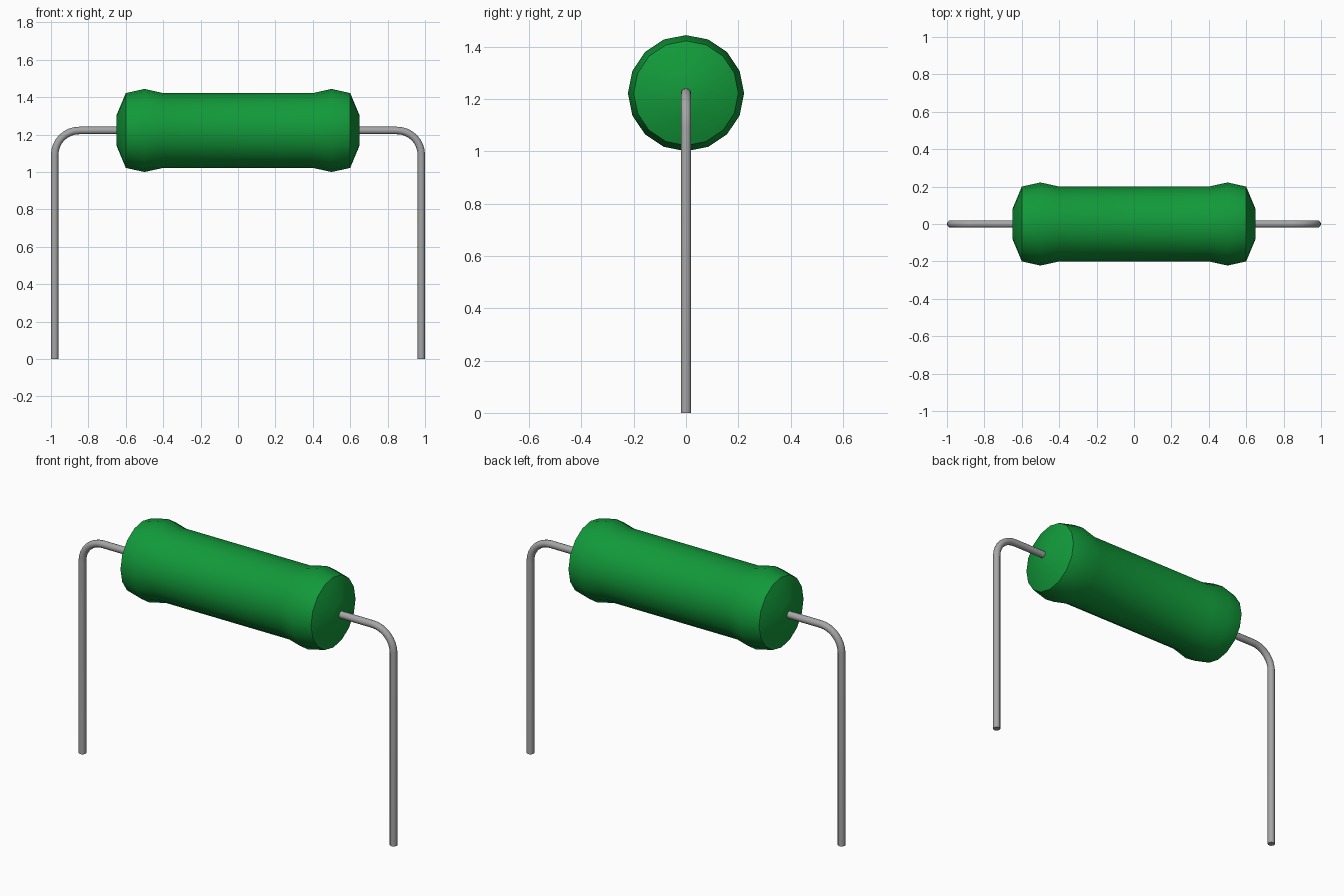
import bpy, bmesh, math

if "Cube" in bpy.data.objects:
    bpy.data.objects.remove(bpy.data.objects["Cube"], do_unlink=True)

AXIS_Z = 1.222     # height of the body axis
SIDES = 16
WIRE_R = 0.02
BEND_R = 0.13


def make_material(name, rgb):
    mat = bpy.data.materials.new(name)
    mat.use_nodes = True
    mat.diffuse_color = (*rgb, 1)
    mat.node_tree.nodes["Principled BSDF"].inputs["Base Color"].default_value = (*rgb, 1)
    return mat


def select_only(obj):
    bpy.ops.object.select_all(action='DESELECT')
    obj.select_set(True)
    bpy.context.view_layer.objects.active = obj


def smooth(obj):
    select_only(obj)
    bpy.ops.object.shade_smooth_by_angle(angle=math.radians(35))


green = make_material("green_coating", (0.006, 0.32, 0.042))
metal = make_material("grey_metal", (0.38, 0.38, 0.38))

# Body: half profile (x, radius) mirrored, then turned around the x axis
half = [(0.40, 0.20), (0.50, 0.222), (0.60, 0.20), (0.65, 0.08)]
profile = [(-x, r) for x, r in reversed(half)] + half
bm = bmesh.new()
rings = []
for x, r in profile:
    angles = [2 * math.pi * i / SIDES for i in range(SIDES)]
    rings.append([bm.verts.new((x, r * math.cos(a), r * math.sin(a))) for a in angles])
for a, b in zip(rings, rings[1:]):
    for i in range(SIDES):
        j = (i + 1) % SIDES
        bm.faces.new((a[i], a[j], b[j], b[i]))
bm.faces.new(rings[0])
bm.faces.new(rings[-1])
bmesh.ops.recalc_face_normals(bm, faces=bm.faces)
mesh = bpy.data.meshes.new("body")
bm.to_mesh(mesh)
bm.free()
body = bpy.data.objects.new("body", mesh)
body.location.z = AXIS_Z
bpy.context.collection.objects.link(body)
mesh.materials.append(green)
smooth(body)


# Wire leads: out of the body end, round a quarter bend, down to the ground
def make_lead(name, side):
    leg_x = 1 - WIRE_R
    path = [(0.60, AXIS_Z)]
    for i in range(9):
        a = math.pi / 2 * (1 - i / 8)
        path.append((leg_x - BEND_R + BEND_R * math.cos(a),
                     AXIS_Z - BEND_R + BEND_R * math.sin(a)))
    path.append((leg_x, 0))
    curve = bpy.data.curves.new(name, 'CURVE')
    curve.dimensions = '3D'
    curve.bevel_depth = WIRE_R
    curve.bevel_resolution = 4
    curve.use_fill_caps = True
    spline = curve.splines.new('POLY')
    spline.points.add(len(path) - 1)
    for point, (x, z) in zip(spline.points, path):
        point.co = (side * x, 0, z, 1)
    curve.materials.append(metal)
    lead = bpy.data.objects.new(name, curve)
    bpy.context.collection.objects.link(lead)
    select_only(lead)
    bpy.ops.object.convert(target='MESH')
    smooth(bpy.context.object)


make_lead("left_lead", 1)
make_lead("right_lead", -1)
